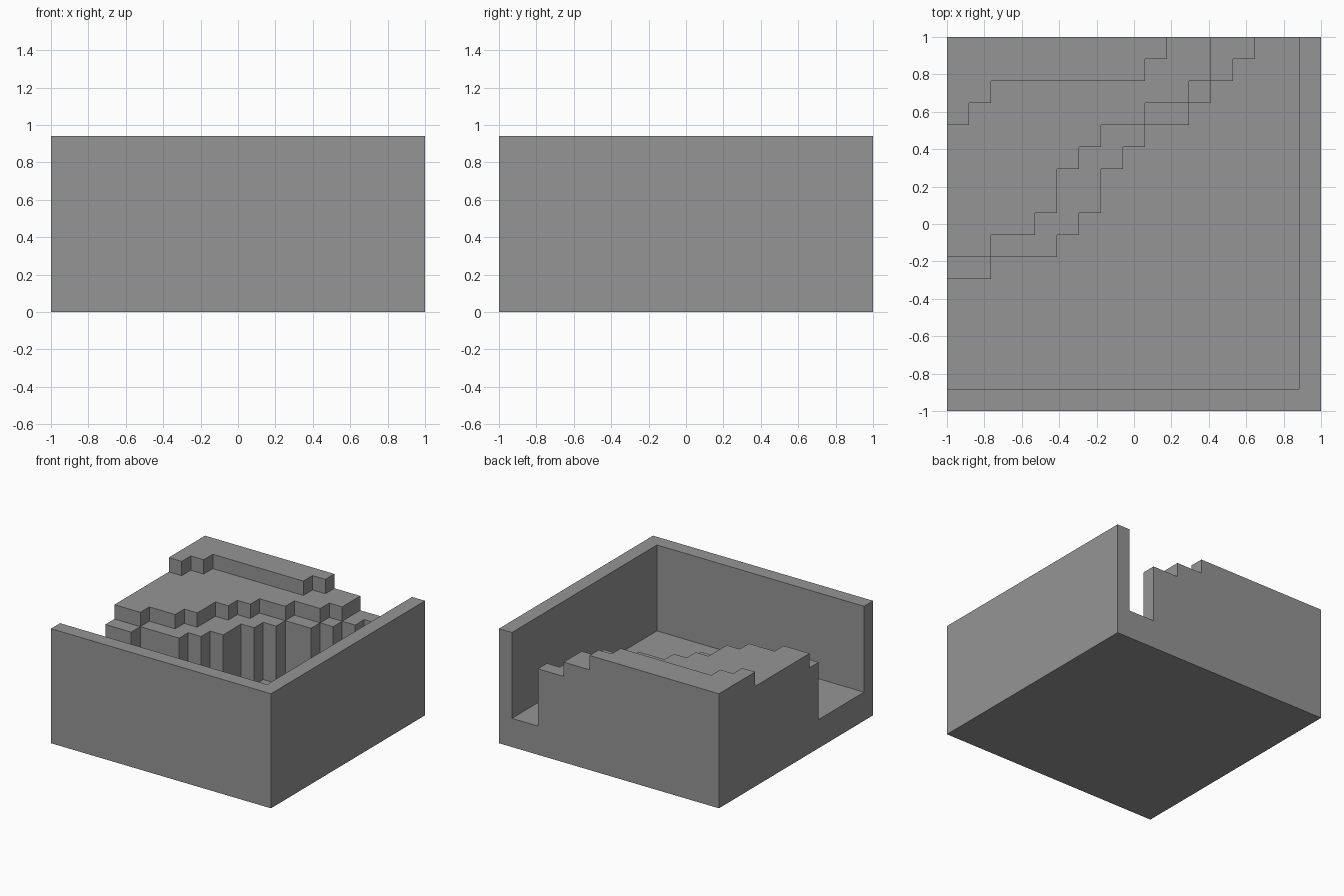
import bpy
import bmesh

# One grid cell; the block is 17 cells wide and deep, 8 cells high
SIZE = 17
CELL = 2 / SIZE

cube = bpy.data.objects.get("Cube")
if cube:
    bpy.data.objects.remove(cube, do_unlink=True)

stone = bpy.data.materials.new("plain grey")
stone.use_nodes = True
grey = (0.3, 0.3, 0.3, 1)
stone.diffuse_color = grey
stone.node_tree.nodes["Principled BSDF"].inputs["Base Color"].default_value = grey


def prism(name, outline, bottom, top):
    """Extrude an outline given in grid cells between two levels."""
    bm = bmesh.new()
    verts = [bm.verts.new((x * CELL - 1, y * CELL - 1, bottom * CELL)) for x, y in outline]
    face = bm.faces.new(verts)
    grown = bmesh.ops.extrude_face_region(bm, geom=[face])
    raised = [v for v in grown["geom"] if isinstance(v, bmesh.types.BMVert)]
    bmesh.ops.translate(bm, verts=raised, vec=(0, 0, (top - bottom) * CELL))
    bmesh.ops.recalc_face_normals(bm, faces=bm.faces)
    mesh = bpy.data.meshes.new(name)
    bm.to_mesh(mesh)
    bm.free()
    mesh.materials.append(stone)
    obj = bpy.data.objects.new(name, mesh)
    bpy.context.collection.objects.link(obj)
    return obj


def stepped(fronts):
    """Outline reaching from the back edge to a stepped front, one row per column."""
    points = [(0, SIZE), (0, fronts[0])]
    for x in range(1, len(fronts)):
        if fronts[x] != fronts[x - 1]:
            points += [(x, fronts[x - 1]), (x, fronts[x])]
    return points + [(len(fronts), fronts[-1]), (len(fronts), SIZE)]


# Floor slab
prism("floor_slab", [(0, 0), (SIZE, 0), (SIZE, SIZE), (0, SIZE)], 0, 2)

# L-shaped wall along the front and one side
inner = SIZE - 1
prism("corner_wall", [(0, 0), (SIZE, 0), (SIZE, SIZE), (inner, SIZE), (inner, 1), (0, 1)], 2, 8)

# Hillside terraces stacked in the opposite corner
prism("lower_terrace", stepped([6, 6, 7, 7, 7, 8, 9, 11, 12, 13, 13, 14, 15, 16]), 2, 6)
prism("middle_terrace", stepped([7, 7, 8, 8, 9, 11, 12, 13, 13, 14, 14, 15]), 6, 7)
prism("upper_terrace", stepped([13, 14] + [15] * 7 + [16]), 7, 8)
